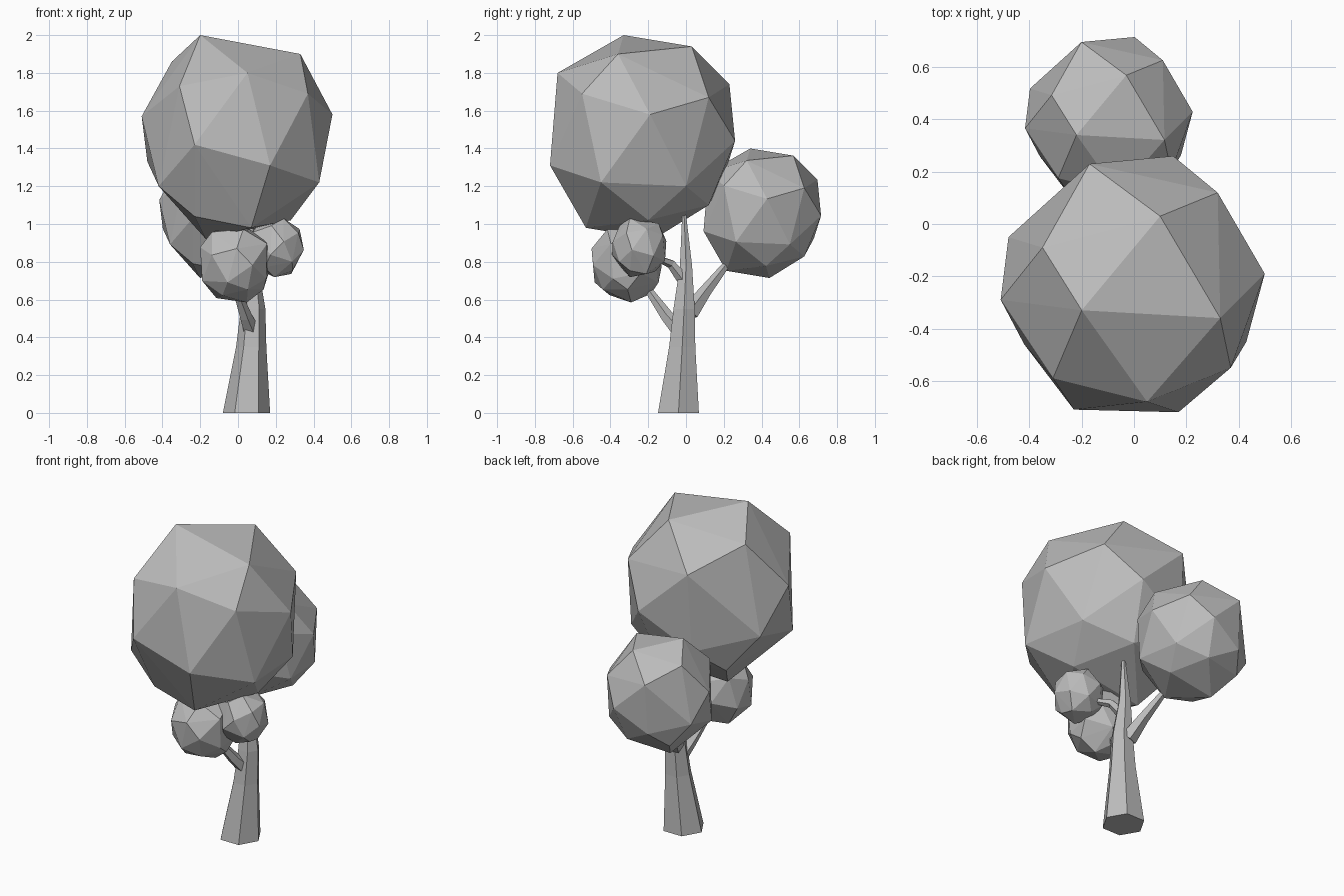
import bpy
import bmesh
from math import cos, sin, radians, tau
from mathutils import Vector, Matrix

cube = bpy.data.objects.get("Cube")
if cube:
    bpy.data.objects.remove(cube)

grey = bpy.data.materials.new("plain grey")
grey.use_nodes = True
grey.diffuse_color = (0.5, 0.5, 0.5, 1)
grey.node_tree.nodes["Principled BSDF"].inputs["Base Color"].default_value = (0.5, 0.5, 0.5, 1)


def finish(name, bm):
    bmesh.ops.recalc_face_normals(bm, faces=bm.faces)
    mesh = bpy.data.meshes.new(name)
    bm.to_mesh(mesh)
    bm.free()
    mesh.materials.append(grey)
    bpy.context.collection.objects.link(bpy.data.objects.new(name, mesh))


# Faceted clump of leaves: the hull of a few corner points
CLUMP = [
    (-.2, -.33, 2), (.33, -.36, 1.9), (.1, .03, 1.94), (-.35, -.09, 1.86), (.05, -.68, 1.8),
    (-.31, -.59, 1.73), (.37, -.55, 1.69), (.5, -.19, 1.58), (.32, .12, 1.67), (-.17, .23, 1.74),
    (.15, .26, 1.44), (-.51, -.29, 1.57), (-.48, -.05, 1.33), (-.23, -.71, 1.42), (.17, -.72, 1.31),
    (.43, -.45, 1.22), (.38, 0, 1.2), (-.18, .2, 1.25), (-.42, -.46, 1.2), (.07, -.53, .98),
    (-.23, -.5, 1.04), (-.17, -.17, .92), (.28, -.2, 1.02), (.1, .12, 1.1), (-.3, .03, 1.1),
]
CENTRE = Vector((0, -.23, 1.46))


def foliage(name, centre, size, turn=0):
    bm = bmesh.new()
    spin = Matrix.Rotation(radians(turn), 3, 'Z')
    for p in CLUMP:
        bm.verts.new(Vector(centre) + spin @ (Vector(p) - CENTRE) * size)
    bmesh.ops.convex_hull(bm, input=bm.verts[:])
    finish(name, bm)


# Tapered limb: rings of corners along a path of (x, y, z, radius)
def limb(name, path, sides, flat=False):
    bm = bmesh.new()
    rings = []
    points = [Vector(p[:3]) for p in path]
    for i, p in enumerate(points):
        along = points[min(i + 1, len(points) - 1)] - points[max(i - 1, 0)]
        if flat:
            along = Vector((0, 0, 1))
        rot = Vector((0, 0, 1)).rotation_difference(along)
        r = path[i][3]
        rings.append([bm.verts.new(p + rot @ Vector((r * cos(tau * k / sides), r * sin(tau * k / sides), 0)))
                      for k in range(sides)])
    for a, b in zip(rings, rings[1:]):
        for k in range(sides):
            n = (k + 1) % sides
            bm.faces.new((a[k], a[n], b[n], b[k]))
    bm.faces.new(rings[0])
    bm.faces.new(rings[-1])
    finish(name, bm)


foliage("main_foliage", CENTRE, 1)
foliage("back_foliage", (-.093, .404, 1.057), .635)
foliage("front_foliage", (-.015, -.32, .79), .38, -135)
foliage("side_foliage", (.2, -.245, .875), .29, 100)

limb("trunk", [(.045, -.04, 0, .125), (.07, -.02, .35, .08), (.08, -.01, .55, .065),
               (.07, 0, .78, .037), (.07, -.01, 1.05, .012)], 6, True)
limb("front_branch", [(.08, -.01, .41, .05), (.04, -.1, .51, .035), (-.02, -.22, .68, .018)], 5)
limb("back_branch", [(.06, .02, .53, .05), (.02, .1, .64, .035), (-.06, .25, .83, .015)], 5)
limb("side_branch", [(.075, -.01, .7, .035), (.1, -.08, .79, .025), (.18, -.18, .83, .014)], 5)
